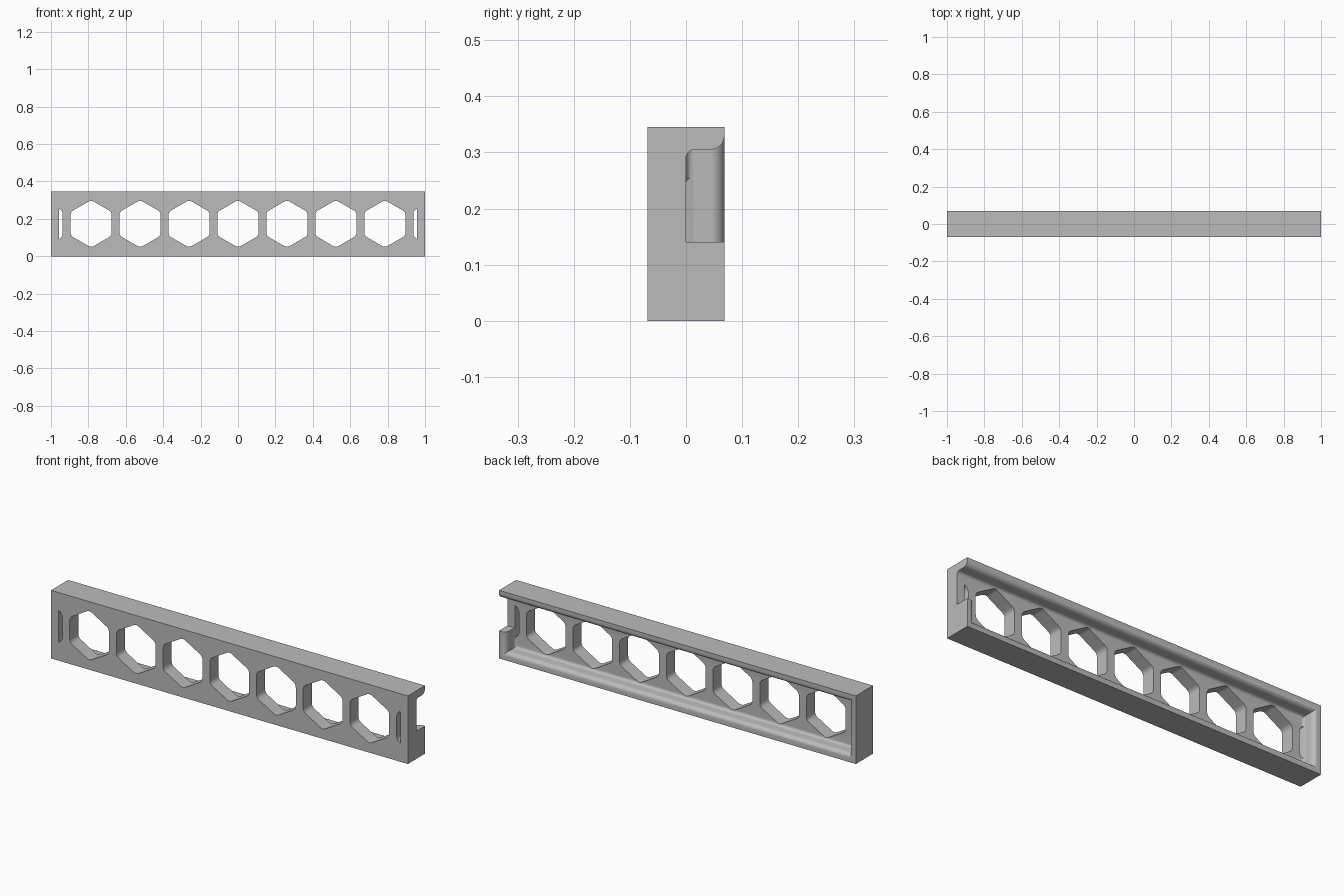
import bpy, bmesh, math
from mathutils import Vector

if "Cube" in bpy.data.objects:
    bpy.data.objects.remove(bpy.data.objects["Cube"])

H, D = 0.345, 0.0685          # height, half depth
WALL, LIP, FIL = 0.04, 0.025, 0.015   # rim width, outer rounding, floor fillet

grey = bpy.data.materials.new("plain_grey")
grey.diffuse_color = (0.5, 0.5, 0.5, 1)
grey.use_nodes = True
grey.node_tree.nodes["Principled BSDF"].inputs["Base Color"].default_value = grey.diffuse_color


def loft(name, rings):
    """Closed solid through a stack of equal-length rings."""
    bm = bmesh.new()
    loops = [[bm.verts.new(p) for p in ring] for ring in rings]
    for a, b in zip(loops, loops[1:]):
        for i in range(len(a)):
            j = (i + 1) % len(a)
            bm.faces.new((a[i], a[j], b[j], b[i]))
    bm.faces.new(loops[0])
    bm.faces.new(loops[-1])
    bmesh.ops.recalc_face_normals(bm, faces=bm.faces)
    me = bpy.data.meshes.new(name)
    bm.to_mesh(me)
    bm.free()
    ob = bpy.data.objects.new(name, me)
    bpy.context.collection.objects.link(ob)
    me.materials.append(grey)
    return ob


def cut(target, tool):
    mod = target.modifiers.new("cut", 'BOOLEAN')
    mod.operation, mod.solver, mod.object = 'DIFFERENCE', 'EXACT', tool
    bpy.context.view_layer.objects.active = target
    bpy.ops.object.modifier_apply(modifier=mod.name)
    bpy.data.objects.remove(tool)


def rounded(corners, sizes, steps=8):
    """Polygon with each corner replaced by a smooth curve."""
    pts, n = [], len(corners)
    for i, (c, t) in enumerate(zip(corners, sizes)):
        c = Vector(c)
        a = c + (Vector(corners[i - 1]) - c).normalized() * t
        b = c + (Vector(corners[(i + 1) % n]) - c).normalized() * t
        for k in range(steps + 1):
            u = k / steps
            pts.append(a * (1 - u) ** 2 + c * 2 * u * (1 - u) + b * u * u)
    return pts


def punch(pts, y0=-0.1, y1=0.03):
    return loft("hole_cutter", [[(x, y, z) for x, z in pts] for y in (y0, y1)])


# Rim cross-section as (inset from outer edge, y): floor fillet, wall, rounded lip
N = 8
arc = [math.pi / 2 * i / N for i in range(N + 1)]
rim = [(WALL + FIL * (1 - math.sin(a)), FIL * (1 - math.cos(a))) for a in arc]
rim += [(WALL - LIP * (1 - math.cos(a)), D - LIP + LIP * math.sin(a)) for a in arc]
rim.append((WALL - LIP, 0.1))

# Rail body
body = loft("rail", [[(x, y, z) for x, z in ((-1, 0), (1, 0), (1, H), (-1, H))]
                     for y in (-D, D)])

# Rear trough, open at the right end except for a low stop block
trough = loft("trough_cutter", [[(-1 + d, y, d), (1.1, y, d), (1.1, y, H - d), (-1 + d, y, H - d)]
                                for d, y in rim])
stop = [(1 - WALL - FIL, -0.1)] + [(1 - d, y) for d, y in rim] + [(1 - WALL + LIP, 0.2), (1.2, 0.2), (1.2, -0.1)]
cut(trough, loft("stop_cutter", [[(x, y, z) for x, y in stop] for z in (-0.1, 0.14)]))
cut(body, trough)

# Row of rounded hexagonal windows
PITCH, R, ZC = 0.2617, 0.127, 0.1735
for i in range(-3, 4):
    hexagon = [(i * PITCH + R * math.cos(math.radians(30 + 60 * k)),
                ZC + R * math.sin(math.radians(30 + 60 * k))) for k in range(6)]
    cut(body, punch(rounded(hexagon, [0.018] * 6)))

# Clipped hexagon slots at both ends
for s in (-1, 1):
    slot = [(s * 0.958, 0.091), (s * 0.937, 0.108), (s * 0.937, 0.239), (s * 0.958, 0.256)]
    cut(body, punch(rounded(slot, [0.006, 0.017, 0.017, 0.006])))

bpy.ops.object.select_all(action='DESELECT')
body.select_set(True)
bpy.context.view_layer.objects.active = body
bpy.ops.object.shade_smooth_by_angle(angle=math.radians(30))
